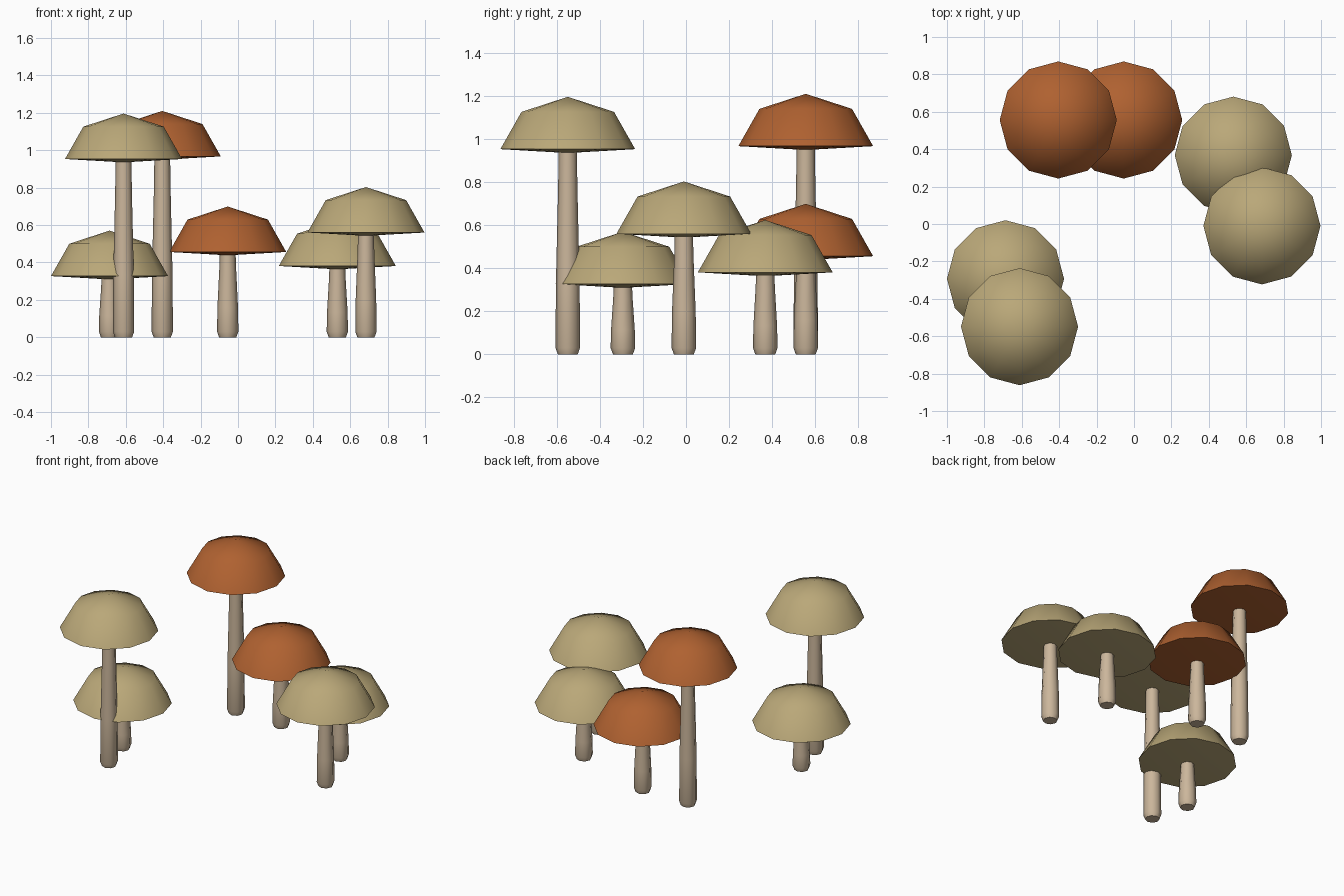
import bpy, bmesh
from math import radians, pi, sin, cos

cube = bpy.data.objects.get("Cube")
if cube:
    bpy.data.objects.remove(cube)


def material(name, color):
    mat = bpy.data.materials.new(name)
    mat.use_nodes = True
    rgba = (*color, 1)
    mat.diffuse_color = rgba
    mat.node_tree.nodes["Principled BSDF"].inputs["Base Color"].default_value = rgba
    return mat


cream = material("cream cap", (0.49, 0.39, 0.19))
orange = material("orange cap", (0.43, 0.12, 0.03))
tan = material("pale stem", (0.60, 0.47, 0.33))


def lathe(name, profile, sides, location, mat):
    """Turn a bottom-to-top (radius, height) profile; zero radius is a pole."""
    bm = bmesh.new()
    rings = []
    for r, z in profile:
        if r == 0:
            rings.append([bm.verts.new((0, 0, z))] * sides)
        else:
            angles = [2 * pi * i / sides for i in range(sides)]
            rings.append([bm.verts.new((r * cos(a), r * sin(a), z)) for a in angles])
    for low, high in zip(rings, rings[1:]):
        for i in range(sides):
            j = (i + 1) % sides
            corners = dict.fromkeys((low[i], low[j], high[j], high[i]))
            bm.faces.new(list(corners))
    bmesh.ops.recalc_face_normals(bm, faces=bm.faces)
    mesh = bpy.data.meshes.new(name)
    bm.to_mesh(mesh)
    bm.free()
    mesh.materials.append(mat)
    obj = bpy.data.objects.new(name, mesh)
    obj.location = location
    bpy.context.collection.objects.link(obj)
    bpy.ops.object.select_all(action="DESELECT")
    obj.select_set(True)
    bpy.context.view_layer.objects.active = obj
    bpy.ops.object.shade_smooth_by_angle(angle=radians(50))
    return obj


# Cap: shallow underside cone, sharp rim, shoulder and blunt peak
cap_profile = [(0, -0.018), (0.313, 0), (0.215, 0.173), (0, 0.243)]


def mushroom(name, x, y, rim, mat):
    # Stem: rounded foot tapering up into the cap
    stem_profile = [(0, 0), (0.046, 0), (0.057, 0.03), (0.055, rim * 0.35),
                    (0.045, rim * 0.8), (0.042, rim)]
    lathe(name + "_stem", stem_profile, 8, (x, y, 0), tan)
    lathe(name + "_cap", cap_profile, 12, (x, y, rim), mat)


mushroom("tall_orange", -0.405, 0.556, 0.967, orange)
mushroom("short_orange", -0.055, 0.556, 0.456, orange)
mushroom("left_back_cream", 0.531, 0.368, 0.381, cream)
mushroom("left_front_cream", 0.684, -0.01, 0.56, cream)
mushroom("right_short_cream", -0.687, -0.293, 0.327, cream)
mushroom("right_tall_cream", -0.612, -0.549, 0.953, cream)
